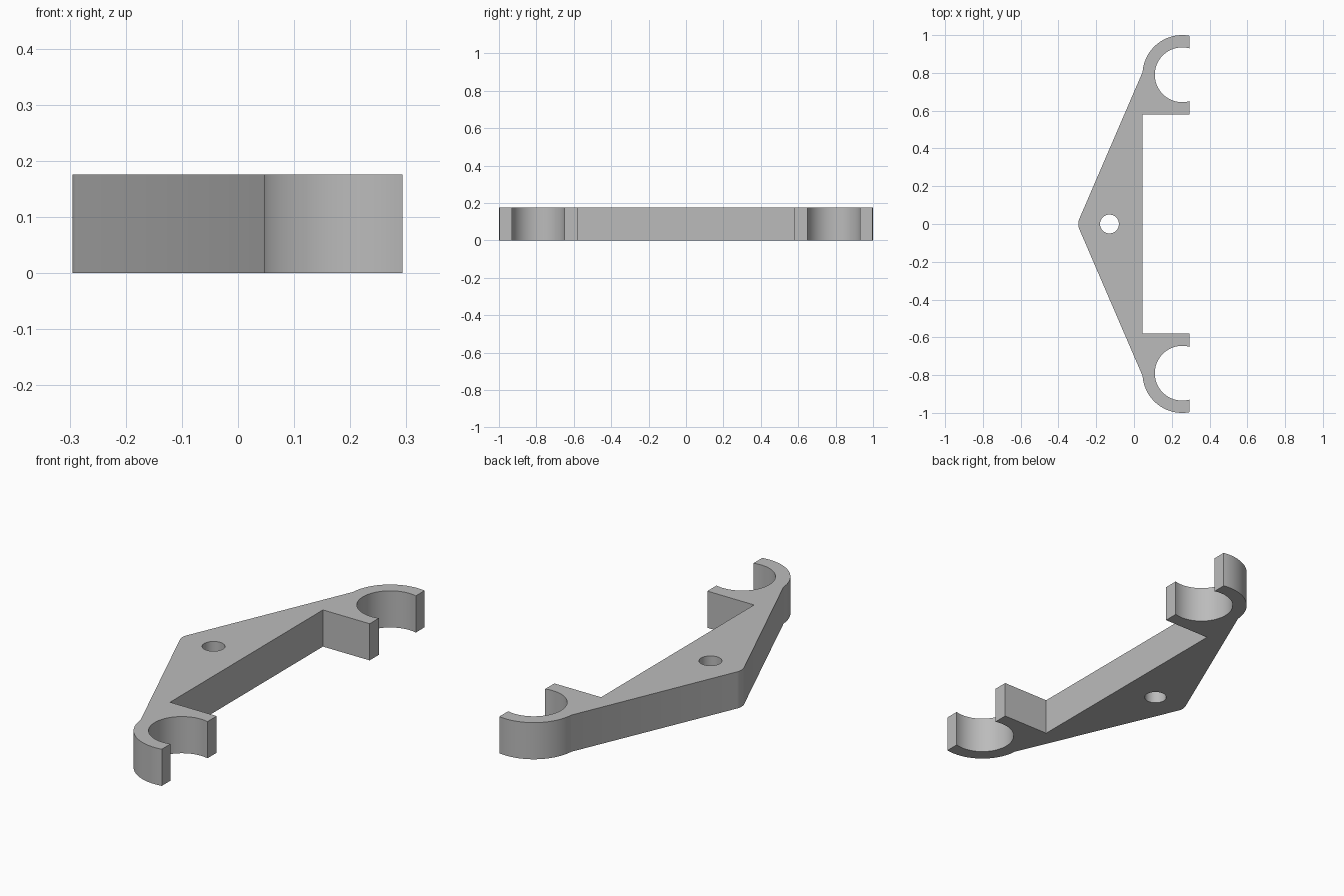
import bpy
import bmesh
from math import acos, cos, sin, radians, pi
from mathutils import Vector

cube = bpy.data.objects.get("Cube")
if cube:
    bpy.data.objects.remove(cube, do_unlink=True)

HEIGHT = 0.176
TIP_X = 0.293                   # flat ends of the clip jaws
CLIP = (0.255, 0.79)            # clip centre
OUTER, BORE = 0.21, 0.145       # clip radii
NOSE_R = 0.07                   # rounded point of the plate


def arc(centre, radius, start, end, steps):
    """Points along an arc, angles in radians."""
    angles = [start + (end - start) * i / steps for i in range(steps + 1)]
    return [(centre[0] + radius * cos(a), centre[1] + radius * sin(a)) for a in angles]


def jaw_angle(radius):
    """Angle at which a clip circle meets the flat jaw end."""
    return acos((TIP_X - CLIP[0]) / radius)


# Half outline: nose, outer clip wall, bore, inner jaw and notch corner
half = arc((-0.295 + NOSE_R, 0), NOSE_R, pi, radians(156.4), 6)
half += arc(CLIP, OUTER, radians(176), jaw_angle(OUTER), 28)
half += arc(CLIP, BORE, jaw_angle(BORE), 2 * pi - jaw_angle(BORE), 48)
half += [(TIP_X, 0.58), (0.045, 0.58)]
outline = half + [(x, -y) for x, y in reversed(half[1:])]

# Screw hole through the plate
hole = arc((-0.13, 0), 0.05, 0, 2 * pi, 40)[:-1]

bm = bmesh.new()
edges = []
for loop in (outline, hole):
    verts = [bm.verts.new((x, y, 0)) for x, y in loop]
    edges += [bm.edges.new((v, verts[i - 1])) for i, v in enumerate(verts)]
bmesh.ops.triangle_fill(bm, use_beauty=True, edges=edges, normal=Vector((0, 0, 1)))

# Raise the profile into a solid bracket
raised = bmesh.ops.extrude_face_region(bm, geom=bm.faces[:], use_keep_orig=True)["geom"]
bmesh.ops.translate(bm, vec=(0, 0, HEIGHT),
                    verts=[g for g in raised if isinstance(g, bmesh.types.BMVert)])
bmesh.ops.recalc_face_normals(bm, faces=bm.faces[:])

mesh = bpy.data.meshes.new("clip_bracket")
bm.to_mesh(mesh)
bm.free()
bracket = bpy.data.objects.new("clip_bracket", mesh)
bpy.context.collection.objects.link(bracket)

# Plain grey
grey = bpy.data.materials.new("light_grey")
grey.use_nodes = True
colour = (0.5, 0.5, 0.5, 1)
grey.diffuse_color = colour
grey.node_tree.nodes["Principled BSDF"].inputs["Base Color"].default_value = colour
mesh.materials.append(grey)

# Smooth curved walls, sharp corners
bpy.ops.object.select_all(action="DESELECT")
bracket.select_set(True)
bpy.context.view_layer.objects.active = bracket
bpy.ops.object.shade_smooth_by_angle(angle=radians(20))
